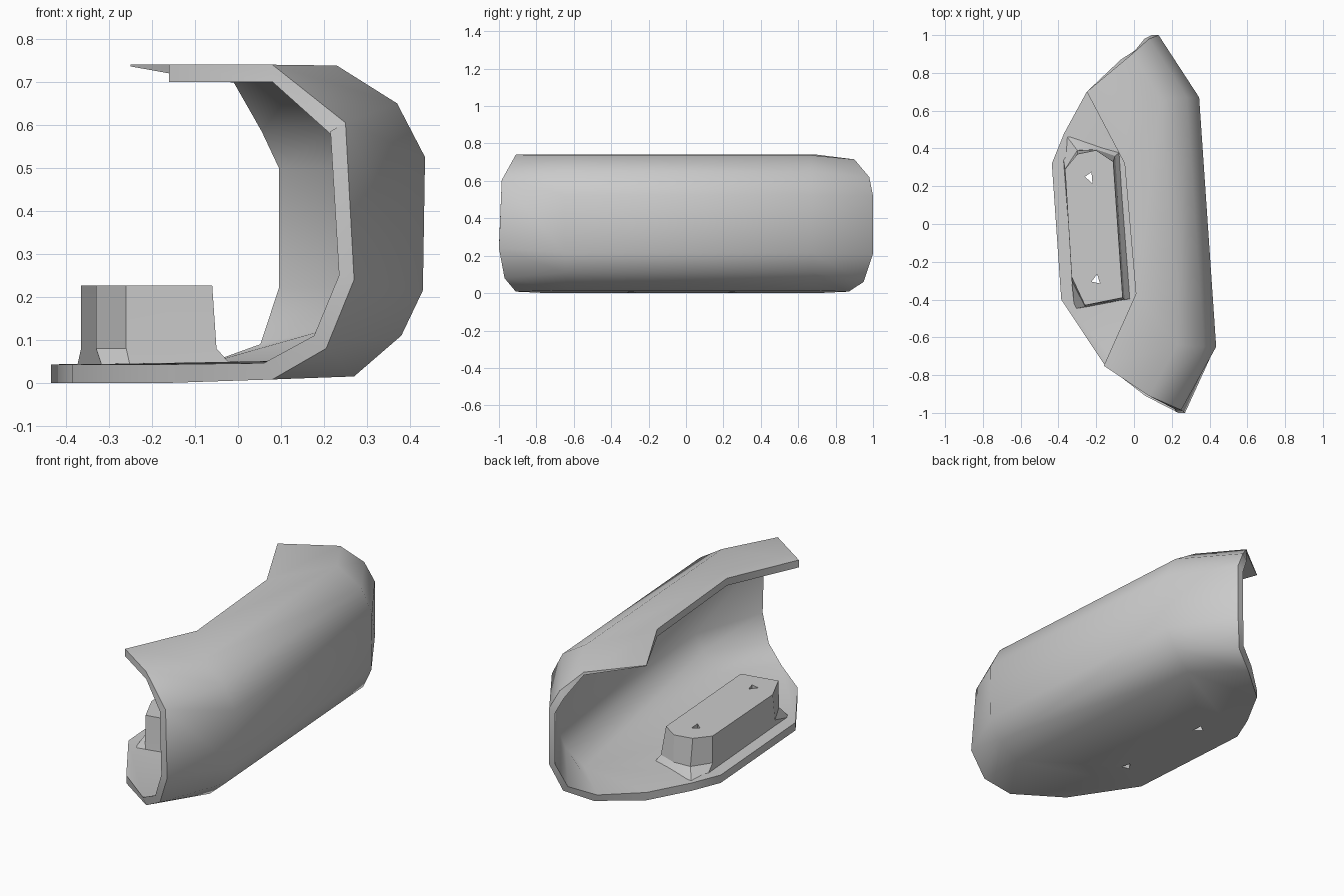
import bpy
import bmesh
import math
from mathutils import Vector

default_cube = bpy.data.objects.get("Cube")
if default_cube:
    bpy.data.objects.remove(default_cube, do_unlink=True)

# Single plain grey for everything
grey = bpy.data.materials.new("plain_grey")
grey.use_nodes = True
grey_colour = (0.6, 0.6, 0.6, 1)
grey.diffuse_color = grey_colour
grey.node_tree.nodes["Principled BSDF"].inputs["Base Color"].default_value = grey_colour


def finish(bm, name):
    """Clean a bmesh and turn it into a named, coloured object."""
    bmesh.ops.remove_doubles(bm, verts=bm.verts, dist=0.0005)
    bmesh.ops.recalc_face_normals(bm, faces=bm.faces)
    mesh = bpy.data.meshes.new(name)
    bm.to_mesh(mesh)
    bm.free()
    mesh.materials.append(grey)
    obj = bpy.data.objects.new(name, mesh)
    bpy.context.collection.objects.link(obj)
    return obj


def activate(obj):
    bpy.ops.object.select_all(action='DESELECT')
    obj.select_set(True)
    bpy.context.view_layer.objects.active = obj


def bridge(bm, first, second, closed=False):
    """Join two rows of vertices with faces."""
    count = len(first)
    for i in range(count if closed else count - 1):
        j = (i + 1) % count
        corners = list(dict.fromkeys((first[i], first[j], second[j], second[i])))
        if len(corners) > 2:
            bm.faces.new(corners)


def loft_block(name, rings):
    """Closed solid through a stack of matching rings."""
    bm = bmesh.new()
    rows = [[bm.verts.new(p) for p in ring] for ring in rings]
    for lower, upper in zip(rows, rows[1:]):
        bridge(bm, lower, upper, closed=True)
    bm.faces.new(rows[0])
    bm.faces.new(rows[-1])
    return finish(bm, name)


# Shell stations, each running from the top lip round the side to the bottom lip
front_end = [(-.16, -.75, .74), (.08, -.91, .74), (.25, -.985, .605),
             (.25, -.985, .605), (.27, -1, .24), (.205, -.97, .08),
             (.08, -.91, .008), (-.16, -.74, 0), (-.16, -.74, 0)]
back_end = [(-.25, .7, .74), (-.01, .9, .715), (.08, .98, .62),
            (.13, 1, .52), (.13, 1, .21), (.08, .95, .06),
            (-.05, .87, .008), (-.25, .7, 0), (-.37, .48, 0)]
front_middle = [(.01, -.37, .74), (.23, -.64, .738), (.37, -.65, .65),
                (.435, -.65, .525), (.43, -.65, .215), (.38, -.65, .11),
                (.27, -.63, .015), (-.385, -.4, 0), (-.385, -.4, 0)]
back_middle = [(x - .09, -y + .02, z) for x, y, z in front_middle]
back_middle[0] = (-.05, .32, .74)
back_middle[-2:] = [(-.435, .32, 0)] * 2
stations = [front_end, front_middle, back_middle, back_end]

# Wall thickness direction for each point along a station (x, z)
inward = [(0, -.04), (0, -.04), (-.025, -.035), (-.035, -.02), (-.035, .01),
          (-.028, .03), (-.02, .038), (0, .043), (0, .043)]


def inner_station(station):
    points = []
    for i, (x, y, z) in enumerate(station):
        dx, dz = inward[i]
        # The back top lip thins to an edge
        if station is back_end and i < 2:
            dz *= 0.1 + i * 0.3
        points.append((x + dx, y, z + dz))
    return points


bm = bmesh.new()
outer = [[bm.verts.new(p) for p in s] for s in stations]
inner = [[bm.verts.new(p) for p in inner_station(s)] for s in stations]
for rows in (outer, inner):
    for a, b in zip(rows, rows[1:]):
        bridge(bm, a, b)
# Rims at both ends and along both lips
for end in (0, -1):
    bridge(bm, outer[end], inner[end])
    bridge(bm, [row[end] for row in outer], [row[end] for row in inner])
shell = finish(bm, "curved_shell")

# Raised mounting block with flared foot
top_outline = [(-.365, .29), (-.3, .37), (-.2, .39), (-.11, .33),
               (-.06, -.39), (-.26, -.43), (-.33, -.28)]
waist_outline = [(-.365, .29), (-.3, .39), (-.2, .395), (-.1, .36),
                 (-.05, -.4), (-.26, -.435), (-.33, -.3)]
foot_outline = [(-.375, .35), (-.365, .475), (-.2, .42), (-.07, .385),
                (-.01, -.395), (-.25, -.44), (-.315, -.45)]
block = loft_block("mounting_block", [
    [(x, y, z) for x, y in outline]
    for outline, z in ((foot_outline, .035), (waist_outline, .08), (top_outline, .227))])

# Triangular screw holes through block and base
holes = [[(-.26, .25), (-.225, .275), (-.22, .215)],
         [(-.225, -.305), (-.195, -.265), (-.18, -.315)]]
for hole in holes:
    cutter = loft_block("hole_cutter", [[(x, y, z) for x, y in hole] for z in (-.1, .4)])
    cutter.hide_render = True
    for part in (shell, block):
        activate(part)
        cut = part.modifiers.new("screw_hole", 'BOOLEAN')
        cut.operation = 'DIFFERENCE'
        cut.solver = 'EXACT'
        cut.object = cutter
        bpy.ops.object.modifier_apply(modifier=cut.name)
    bpy.data.objects.remove(cutter, do_unlink=True)

# Soft curve on the shell, crisp edges elsewhere
for part, angle in ((shell, 38), (block, 20)):
    activate(part)
    bpy.ops.object.shade_smooth_by_angle(angle=math.radians(angle))
